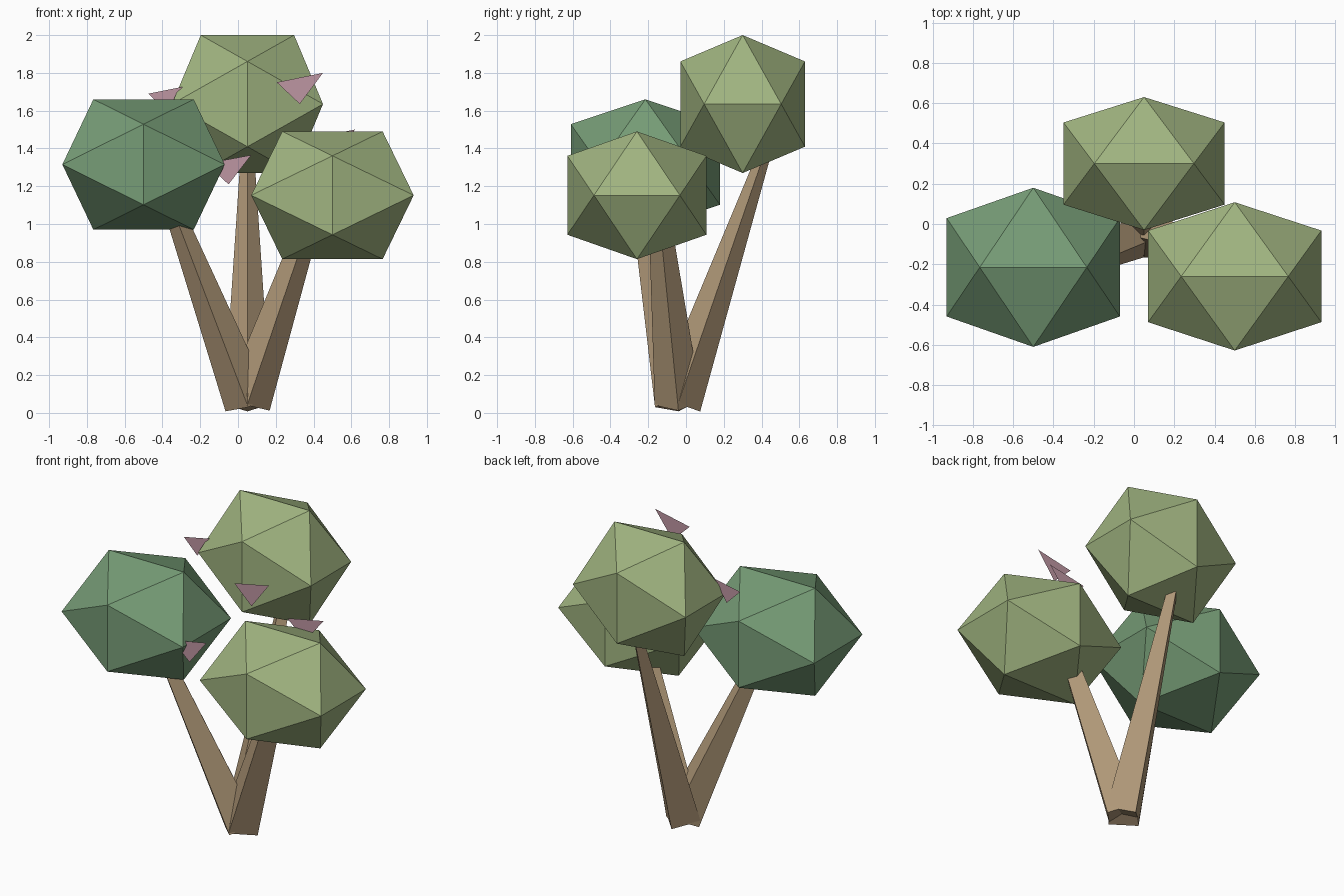
import bpy, bmesh
from mathutils import Vector, Matrix

if "Cube" in bpy.data.objects:
    bpy.data.objects.remove(bpy.data.objects["Cube"])


def material(name, rgb):
    m = bpy.data.materials.new(name)
    m.diffuse_color = (*rgb, 1)
    m.use_nodes = True
    m.node_tree.nodes["Principled BSDF"].inputs["Base Color"].default_value = m.diffuse_color
    return m


BARK = material("bark_brown", (0.434, 0.314, 0.188))
LIGHT = material("light_green", (0.352, 0.456, 0.216))
DARK = material("dark_green", (0.181, 0.332, 0.181))
PINK = material("dusty_pink", (0.515, 0.305, 0.362))


def finish(bm, name, mat):
    mesh = bpy.data.meshes.new(name)
    bm.to_mesh(mesh)
    bm.free()
    mesh.materials.append(mat)
    bpy.context.collection.objects.link(bpy.data.objects.new(name, mesh))


def crown(name, centre, half, mat):
    """Stretched icosahedron with an edge on top, sized by half extents."""
    g = 0.618
    bm = bmesh.new()
    for s in (-1, 1):
        for t in (-1, 1):
            for p in ((s * g, 0, t), (s, t * g, 0), (0, s, t * g)):
                bm.verts.new([c + h * q for c, h, q in zip(centre, half, p)])
    bmesh.ops.convex_hull(bm, input=bm.verts[:])
    bmesh.ops.recalc_face_normals(bm, faces=bm.faces[:])
    finish(bm, name, mat)


def branch(name, base, lean, top_z, r_top):
    """Four-sided tapered trunk, leaning along its own axis."""
    base, axis = Vector(base), Vector((*lean, 1))
    vec = axis * (top_z - base.z)
    rot = Vector((0, 0, 1)).rotation_difference(axis).to_matrix()
    bm = bmesh.new()
    rings = []
    for c, r in ((base, 0.124), (base + vec, r_top)):
        corners = ((r, 0, 0), (0, r, 0), (-r, 0, 0), (0, -r, 0))
        rings.append([bm.verts.new(c + rot @ Vector(k)) for k in corners])
    low, high = rings
    bm.faces.new(low[::-1])
    bm.faces.new(high)
    for i in range(4):
        j = (i + 1) % 4
        bm.faces.new((low[i], low[j], high[j], high[i]))
    finish(bm, name, BARK)


def petal(name, y, points):
    """Flat upright triangle."""
    bm = bmesh.new()
    bm.faces.new([bm.verts.new((x, y, z)) for x, z in points])
    finish(bm, name, PINK)


# Leaning trunks from one root
branch("left_trunk", (0.05, -0.042, 0.052), (-0.383, -0.19), 1.2, 0.041)
branch("back_trunk", (0.05, -0.042, 0.048), (0.0, 0.345), 1.5, 0.027)
branch("right_trunk", (0.05, -0.042, 0.052), (0.342, -0.10), 1.05, 0.056)

# Leaf crowns
crown("left_crown", (-0.5, -0.215, 1.315), (0.43, 0.395, 0.345), DARK)
crown("back_crown", (0.05, 0.30, 1.635), (0.40, 0.33, 0.365), LIGHT)
crown("right_crown", (0.5, -0.26, 1.152), (0.43, 0.368, 0.338), LIGHT)

# Floating petals: left tip, bottom tip, right tip
petal("upper_right_petal", -0.33, ((0.205, 1.75), (0.327, 1.635), (0.45, 1.80)))
petal("upper_left_petal", 0.13, ((-0.475, 1.69), (-0.38, 1.595), (-0.29, 1.727)))
petal("middle_petal", -0.42, ((-0.17, 1.32), (-0.05, 1.21), (0.07, 1.365)))
petal("right_petal", -0.02, ((0.364, 1.45), (0.49, 1.337), (0.62, 1.50)))
